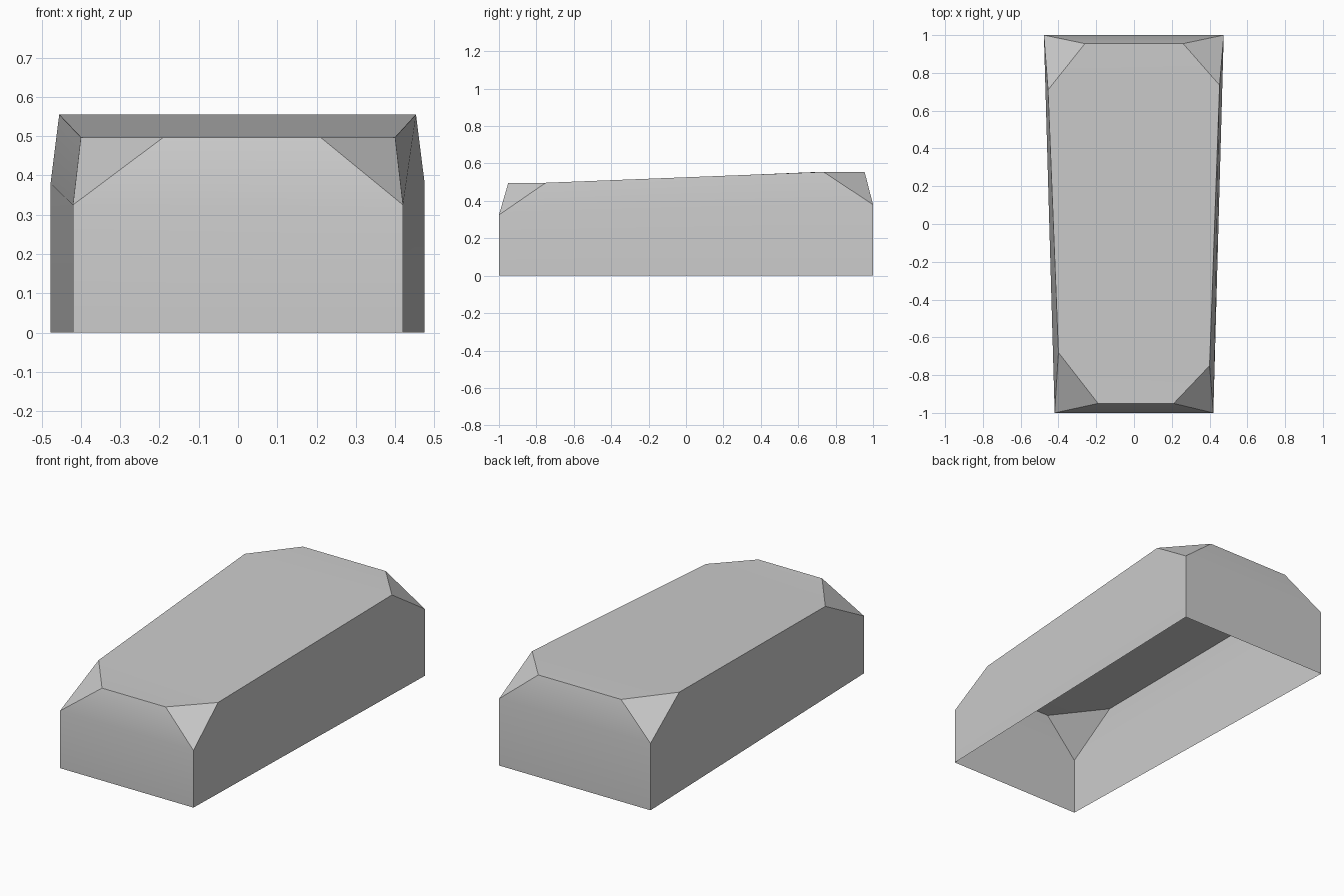
import bpy
import bmesh
import math

cube = bpy.data.objects.get("Cube")
if cube:
    bpy.data.objects.remove(cube, do_unlink=True)

# Plain grey surface
grey = bpy.data.materials.new("plain_grey")
grey.use_nodes = True
colour = (0.6, 0.6, 0.6, 1)
grey.diffuse_color = colour
grey.node_tree.nodes["Principled BSDF"].inputs["Base Color"].default_value = colour

bm = bmesh.new()


def corner(x, y, shoulder_z, roof_z, cut_in, cut_out):
    """One vertical corner edge and the two roof points of its clipped tip."""
    points = {
        "base": (x, y, 0),
        "shoulder": (x, y, shoulder_z),
        "inn": (*cut_in, roof_z),
        "out": (*cut_out, roof_z),
    }
    return {name: bm.verts.new(p) for name, p in points.items()}


# Corners, counter-clockwise from the front
front_z, back_z = 0.497, 0.555
corners = [
    corner(-0.42, -1, 0.325, front_z, (-0.40, -0.68), (-0.19, -0.95)),
    corner(0.42, -1, 0.325, front_z, (0.21, -0.95), (0.40, -0.75)),
    corner(0.475, 1, 0.38, back_z, (0.453, 0.735), (0.26, 0.955)),
    corner(-0.477, 1, 0.38, back_z, (-0.26, 0.955), (-0.455, 0.71)),
]

# Walls, leaning inward above the shoulders, and the clipped corner tips
for i, a in enumerate(corners):
    b = corners[(i + 1) % 4]
    bm.faces.new((a["base"], b["base"], b["shoulder"], a["shoulder"]))
    bm.faces.new((a["shoulder"], b["shoulder"], b["inn"], a["out"]))
    bm.faces.new((a["shoulder"], a["out"], a["inn"]))

# Roof: level front, long slope, level back; the underside stays open
c0, c1, c2, c3 = corners
bm.faces.new((c0["inn"], c0["out"], c1["inn"], c1["out"]))
bm.faces.new((c0["inn"], c1["out"], c2["inn"], c3["out"]))
bm.faces.new((c3["out"], c2["inn"], c2["out"], c3["inn"]))

mesh = bpy.data.meshes.new("body_shell")
bm.to_mesh(mesh)
bm.free()
mesh.materials.append(grey)
shell = bpy.data.objects.new("body_shell", mesh)
bpy.context.collection.objects.link(shell)

# Soft shading across the gentle folds only
bpy.ops.object.select_all(action="DESELECT")
shell.select_set(True)
bpy.context.view_layer.objects.active = shell
bpy.ops.object.shade_smooth_by_angle(angle=math.radians(30))
